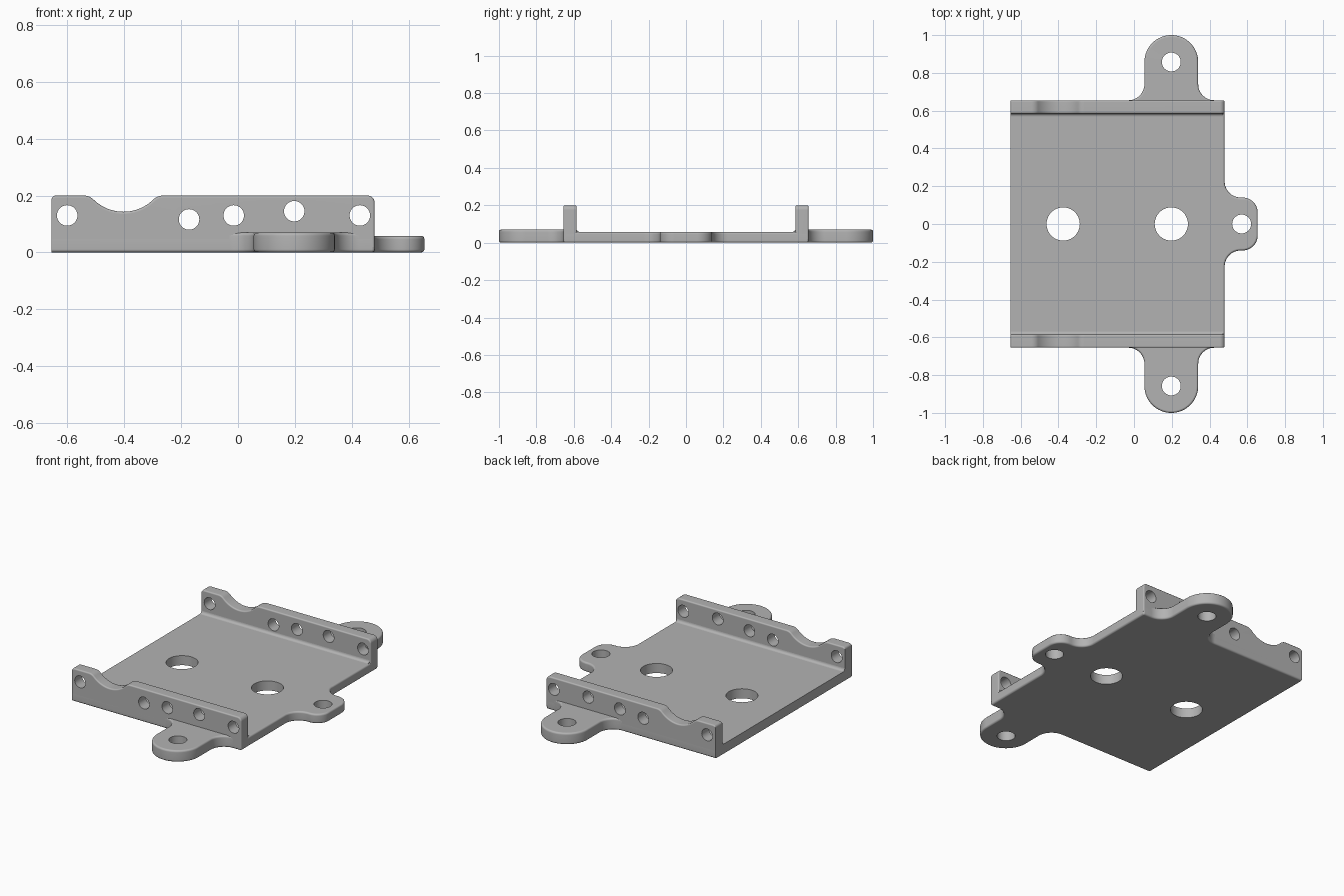
import bpy, bmesh, math
from mathutils import Matrix, Vector

if "Cube" in bpy.data.objects:
    bpy.data.objects.remove(bpy.data.objects["Cube"], do_unlink=True)

GREY = (0.45, 0.45, 0.45, 1.0)
metal = bpy.data.materials.new("plain grey")
metal.use_nodes = True
metal.diffuse_color = GREY
metal.node_tree.nodes["Principled BSDF"].inputs["Base Color"].default_value = GREY

# Main dimensions
LEFT, RIGHT, SIDE = -0.655, 0.48, 0.655
PLATE_TOP, EAR_TOP, WALL_TOP, WALL_INNER = 0.058, 0.07, 0.2, 0.585
EAR_X, EAR_R, EAR_Y, FILLET = 0.1975, 0.1425, 0.8575, 0.085


def arc(cx, cy, r, start, end, steps=12):
    angles = [math.radians(start + (end - start) * i / steps) for i in range(steps + 1)]
    return [(cx + r * math.cos(a), cy + r * math.sin(a)) for a in angles]


def make_object(name, bm):
    bmesh.ops.recalc_face_normals(bm, faces=bm.faces)
    mesh = bpy.data.meshes.new(name)
    bm.to_mesh(mesh)
    bm.free()
    mesh.materials.append(metal)
    obj = bpy.data.objects.new(name, mesh)
    bpy.context.collection.objects.link(obj)
    return obj


def prism(name, outline, place, low, high, bevel=0, rounded=None):
    """Extrude an outline; round the rim edges that the rule accepts."""
    bm = bmesh.new()
    ends = [[bm.verts.new(place(u, v, w)) for u, v in outline] for w in (low, high)]
    caps = [bm.faces.new(ring) for ring in ends]
    n = len(outline)
    for i in range(n):
        j = (i + 1) % n
        bm.faces.new((ends[0][i], ends[0][j], ends[1][j], ends[1][i]))
    bmesh.ops.recalc_face_normals(bm, faces=bm.faces)
    if bevel:
        rim = [e for cap in caps for e in cap.edges
               if rounded(e.verts[0].co, e.verts[1].co)]
        bmesh.ops.bevel(bm, geom=rim, offset=bevel, offset_type='OFFSET',
                        segments=3, profile=0.5, affect='EDGES', clamp_overlap=False)
    return make_object(name, bm)


def drill(obj, holes, axis):
    """Cut round holes given as (centre, radius) along an axis."""
    bm = bmesh.new()
    turn = Vector((0, 0, 1)).rotation_difference(Vector(axis)).to_matrix().to_4x4()
    for centre, radius in holes:
        bmesh.ops.create_cone(bm, cap_ends=True, segments=40, radius1=radius, radius2=radius,
                              depth=0.4, matrix=Matrix.Translation(centre) @ turn)
    cutter = make_object("hole_cutter", bm)
    cutter.hide_render = True
    mod = obj.modifiers.new("holes", 'BOOLEAN')
    mod.operation, mod.solver, mod.object = 'DIFFERENCE', 'EXACT', cutter
    bpy.context.view_layer.objects.active = obj
    bpy.ops.object.modifier_apply(modifier=mod.name)
    bpy.data.objects.remove(cutter, do_unlink=True)


def flat(u, v, w):
    return (u, v, w)


def upright(u, v, w):
    return (u, w, v)


def along_x(u, v, w):
    return (w, u, v)


def at_left(a, b):
    return max(a.x, b.x) < LEFT + 0.001


parts = []

# Base plate with two ears and a rounded tab
ear = (arc(EAR_X - EAR_R - FILLET, -SIDE - FILLET, FILLET, 90, 0)
       + arc(EAR_X, -EAR_Y, EAR_R, 180, 360, 32)
       + arc(EAR_X + EAR_R + FILLET, -SIDE - FILLET, FILLET, 180, 90))
half = ([(LEFT, -SIDE)] + ear + arc(RIGHT - 0.01, -SIDE + 0.01, 0.01, -90, 0, 3)
        + arc(RIGHT + FILLET, -0.14 - FILLET, FILLET, 180, 90)
        + arc(0.575, -0.06, 0.08, -90, 0))
outline = half + [(x, -y) for x, y in reversed(half)]
base = prism("base_plate", outline, flat, 0, PLATE_TOP, 0.011,
             lambda a, b: not at_left(a, b))
ear_holes = [((EAR_X, s * EAR_Y, 0), 0.05) for s in (-1, 1)]
drill(base, ear_holes + [((-0.375, 0, 0), 0.088), ((EAR_X, 0, 0), 0.088),
                         ((0.57, 0, 0), 0.05)], (0, 0, 1))
parts.append(base)

# Side wall profile with the shallow scoop in its top edge
SCOOP_X, SCOOP_R, LIP = -0.4025, 0.15, 0.05
scoop_z = 0.143 + SCOOP_R
lip_z = WALL_TOP - LIP
reach = math.sqrt((SCOOP_R + LIP) ** 2 - (scoop_z - lip_z) ** 2)
tilt = math.degrees(math.atan2(scoop_z - lip_z, reach))
wall = ([(RIGHT, 0.02), (LEFT, 0.02)]
        + arc(LEFT + 0.015, WALL_TOP - 0.015, 0.015, 180, 90, 5)
        + arc(SCOOP_X - reach, lip_z, LIP, 90, tilt, 8)
        + arc(SCOOP_X, scoop_z, SCOOP_R, 180 + tilt, 360 - tilt, 20)[1:-1]
        + arc(SCOOP_X + reach, lip_z, LIP, 180 - tilt, 90, 8)
        + arc(RIGHT - 0.025, WALL_TOP - 0.025, 0.025, 90, 0, 6))
wall_holes = [(-0.6, 0.13), (-0.172, 0.116), (-0.015, 0.13), (0.1975, 0.145), (0.428, 0.13)]

for side, label in ((-1, "front"), (1, "back")):
    # Wall
    panel = prism(label + "_wall", wall, upright, side * WALL_INNER, side * SIDE, 0.008,
                  lambda a, b: max(a.z, b.z) > 0.03 and not at_left(a, b))
    drill(panel, [((x, side * 0.62, z), 0.036) for x, z in wall_holes], (0, 1, 0))
    # Raised top of the ear
    cap_line = [(x, -side * y) for x, y in
                [(ear[0][0], -0.62)] + ear + [(ear[-1][0], -0.62)]]
    cap = prism(label + "_ear_top", cap_line, flat, 0.042, EAR_TOP, 0.011,
                lambda a, b: min(a.z, b.z) > 0.06)
    drill(cap, ear_holes, (0, 0, 1))
    # Cove where the wall meets the plate
    r = 0.016
    cove_line = [(side * y, z) for y, z in
                 arc(WALL_INNER - r, PLATE_TOP + r, r, -90, 0, 5)
                 + [(WALL_INNER + 0.01, PLATE_TOP + r), (WALL_INNER + 0.01, PLATE_TOP - 0.01),
                    (WALL_INNER - r, PLATE_TOP - 0.01)]]
    cove = prism(label + "_cove", cove_line, along_x, LEFT, RIGHT - 0.008)
    parts += [panel, cap, cove]

# Smooth the rounded surfaces and keep the flats flat
bpy.ops.object.select_all(action='DESELECT')
for part in parts:
    part.select_set(True)
bpy.context.view_layer.objects.active = base
bpy.ops.object.shade_smooth_by_angle(angle=math.radians(35))
for part in parts:
    part.modifiers.new("even shading", 'WEIGHTED_NORMAL').keep_sharp = True
